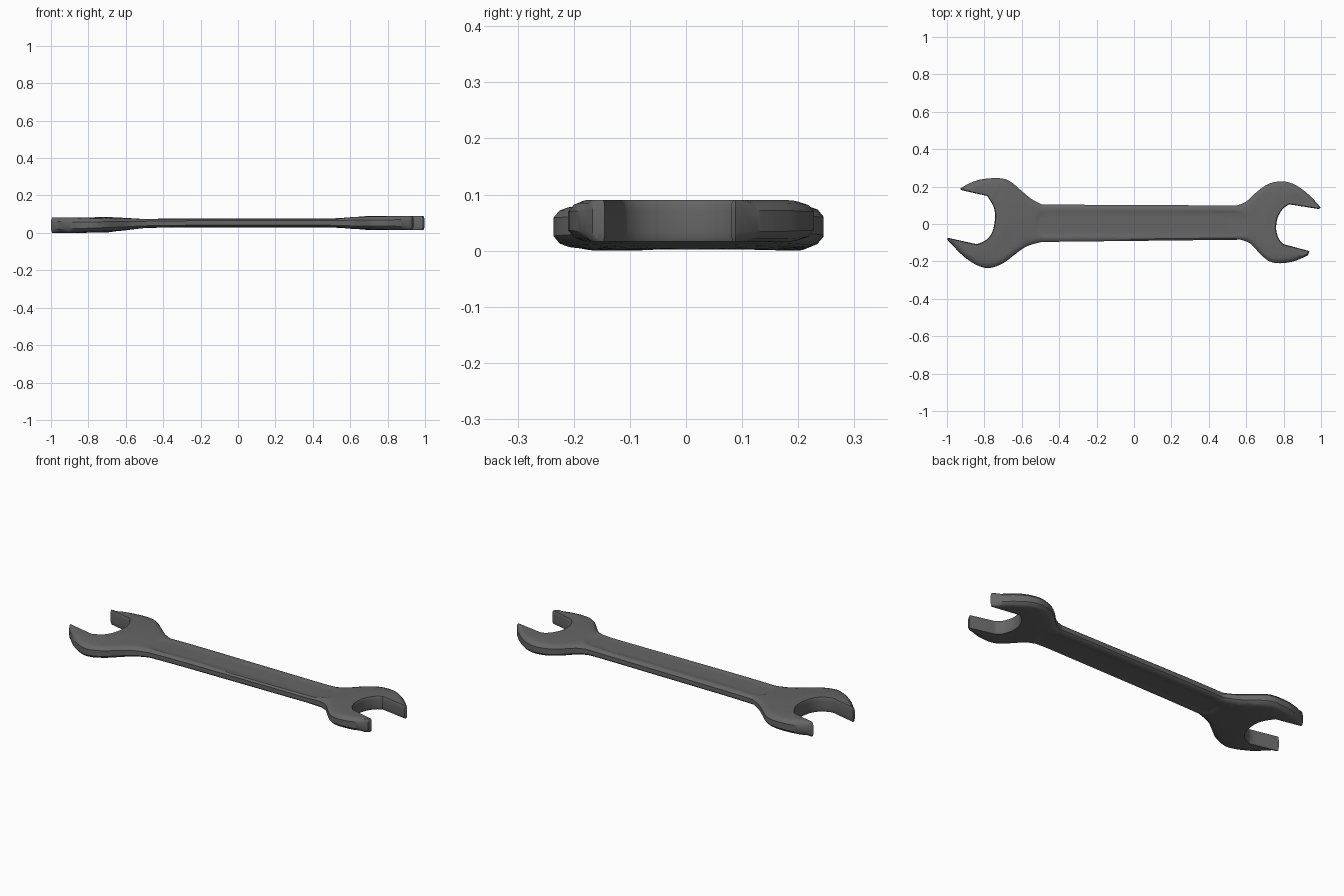
import bpy, bmesh, math
from mathutils import Vector

if "Cube" in bpy.data.objects:
    bpy.data.objects.remove(bpy.data.objects["Cube"])

# Outline pieces, clockwise from the left upper tip
left_top = [(-.93, .188), (-.88, .218), (-.81, .24), (-.72, .245), (-.665, .23),
            (-.61, .185), (-.55, .135), (-.49, .104)]
right_top = [(.55, .099), (.60, .12), (.66, .175), (.725, .217), (.80, .228),
             (.87, .205), (.94, .152), (.998, .088)]
right_jaw = [(.988, .08), (.83, .105), (.795, .08), (.767, .03), (.76, -.03),
             (.775, -.08), (.80, -.108), (.938, -.145)]
right_bottom = [(.93, -.167), (.86, -.198), (.78, -.21), (.72, -.198),
                (.67, -.155), (.62, -.103), (.57, -.084)]
left_bottom = [(-.495, -.096), (-.575, -.12), (-.64, -.165), (-.70, -.21),
               (-.775, -.236), (-.84, -.22), (-.905, -.178), (-.965, -.12), (-1, -.082)]
left_jaw = [(-.995, -.074), (-.84, -.108), (-.79, -.085), (-.757, -.04), (-.743, .03),
            (-.75, .09), (-.785, .15), (-.92, .18)]


def smooth(points, n=3):
    """Catmull-Rom curve through the points."""
    p = [Vector(q) for q in points]
    p = [p[0]] + p + [p[-1]]
    out = []
    for a, b, c, d in zip(p, p[1:], p[2:], p[3:]):
        for i in range(n):
            t = i / n
            out.append(.5 * (2 * b + (c - a) * t + (2 * a - 5 * b + 4 * c - d) * t * t
                             + (3 * b - a - 3 * c + d) * t ** 3))
    return out + [p[-1]]


def jaw(points):
    """Straight jaw faces with a rounded throat."""
    return [Vector(points[0])] + smooth(points[1:-1]) + [Vector(points[-1])]


def ramp(a, b, v):
    t = max(0, min(1, (v - a) / (b - a)))
    return t * t * (3 - 2 * t)


outline, bevels = [], []
for piece, width in ((smooth(left_top), .026), (smooth(right_top), .026), (jaw(right_jaw), .004),
                     (smooth(right_bottom), .026), (smooth(left_bottom), .026), (jaw(left_jaw), .004)):
    outline += piece
    count = len(piece)
    for i, p in enumerate(piece):
        at_tip = abs(p.x) > .88
        bevels.append(min(width, .008) if at_tip and i in (0, 1, count - 2, count - 1) else width)

# Inward direction at every outline point
inward = []
for i, p in enumerate(outline):
    e1 = (p - outline[i - 1]).normalized()
    e2 = (outline[(i + 1) % len(outline)] - p).normalized()
    t = (e1 + e2).normalized()
    inward.append(Vector((t.y, -t.x)))

# Rounded rim as stacked rings, closed by flat caps
bm = bmesh.new()
rings = []
for inset, z in ((1, -1), (.4, -.86), (0, -.5), (0, .5), (.4, .86), (1, 1)):
    rings.append([bm.verts.new((*(p + d * w * inset), z))
                  for p, d, w in zip(outline, inward, bevels)])
n = len(outline)
for low, high in zip(rings, rings[1:]):
    for i in range(n):
        j = (i + 1) % n
        bm.faces.new((low[i], low[j], high[j], high[i]))
caps = [bm.faces.new(rings[0]), bm.faces.new(rings[-1])]
bmesh.ops.triangulate(bm, faces=caps)

# Cut lines so the faces can be shaped
cuts = [((x * .03, 0, 0), (1, 0, 0)) for x in range(-32, 33) if abs(x) > 13]
cuts += [((x * .13, 0, 0), (1, 0, 0)) for x in range(-2, 3)]
cuts += [((0, s * y, 0), (0, 1, 0)) for y in (.03, .05, .064, .12, .16) for s in (-1, 1)]
for co, no in cuts:
    bmesh.ops.bisect_plane(bm, geom=bm.verts[:] + bm.edges[:] + bm.faces[:],
                           dist=1e-5, plane_co=co, plane_no=no)

# Thick heads, slim handle with a shallow sunken panel
for v in bm.verts:
    x, y = v.co.x, v.co.y
    r = math.hypot(x + .87, y - .02) if x < 0 else math.hypot(x - .87, y)
    head = .041 if x < 0 else .037
    half = .024 + (head - .024) * (.25 * (1 - ramp(.18, .22, r)) + .75 * (1 - ramp(.2, .4, r)))
    dx, dy = abs(x - .04) - .51, abs(y) - .01
    panel = math.hypot(max(dx, 0), max(dy, 0)) - .05
    if abs(v.co.z) > .95:
        half -= .005 * (1 - ramp(-.004, .014, panel))
    middle = .0575 - .012 * ramp(.3, .9, -x)
    v.co.z = middle + v.co.z * half
lowest = min(v.co.z for v in bm.verts)
for v in bm.verts:
    v.co.z -= lowest
bmesh.ops.recalc_face_normals(bm, faces=bm.faces[:])

mesh = bpy.data.meshes.new("open_end_spanner")
bm.to_mesh(mesh)
bm.free()
spanner = bpy.data.objects.new("open_end_spanner", mesh)
bpy.context.collection.objects.link(spanner)
bpy.context.view_layer.objects.active = spanner
spanner.select_set(True)
bpy.ops.object.shade_smooth_by_angle(angle=math.radians(35))

# Dark steel
steel = bpy.data.materials.new("dark_steel")
steel.diffuse_color = (.13, .13, .13, 1)
steel.use_nodes = True
steel.node_tree.nodes["Principled BSDF"].inputs["Base Color"].default_value = steel.diffuse_color
mesh.materials.append(steel)
